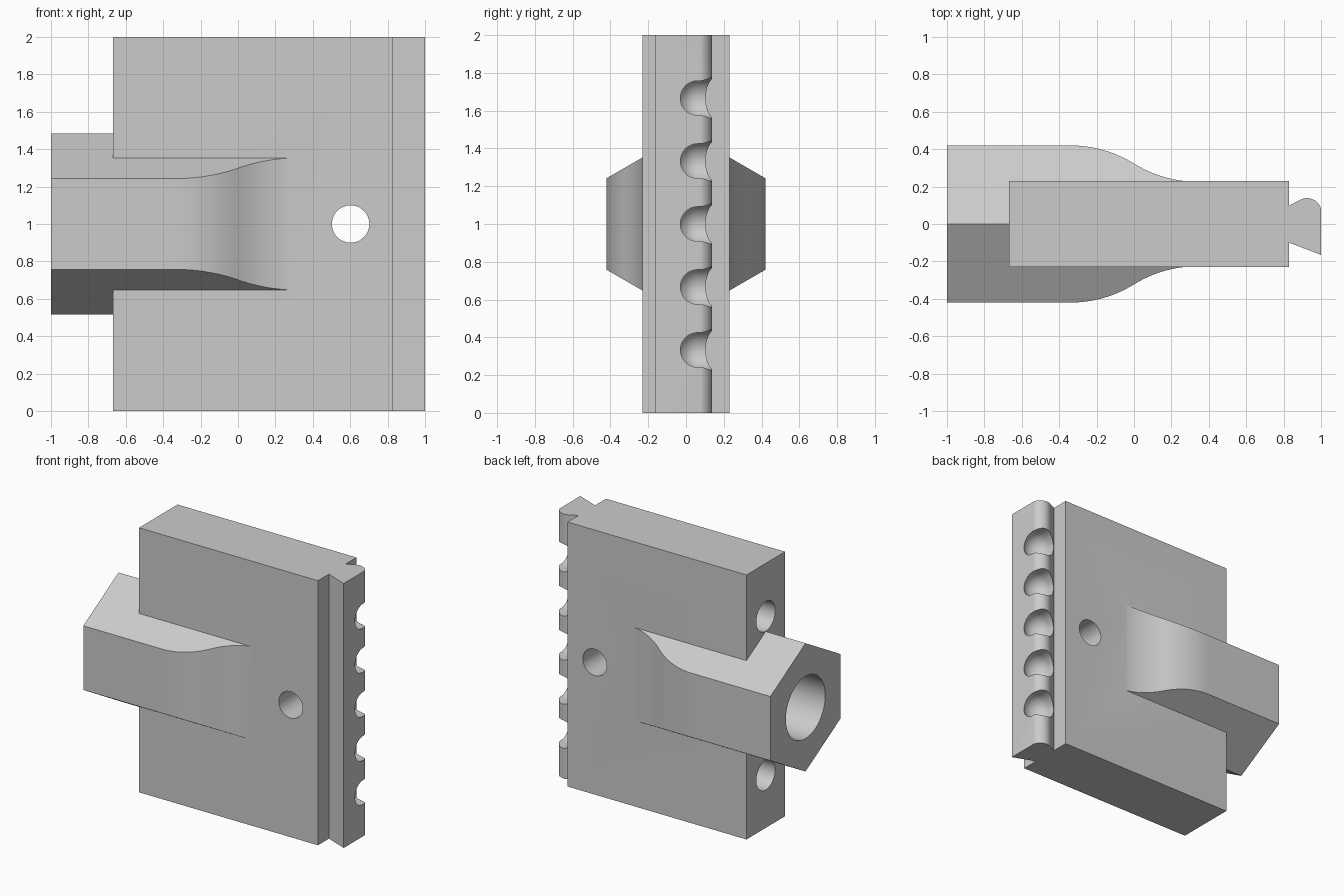
import bpy, bmesh, math
from mathutils import Matrix, Vector

cube = bpy.data.objects.get("Cube")
if cube:
    bpy.data.objects.remove(cube, do_unlink=True)

grey = bpy.data.materials.new("light grey")
grey.use_nodes = True
grey.diffuse_color = (0.6, 0.6, 0.6, 1)
grey.node_tree.nodes["Principled BSDF"].inputs["Base Color"].default_value = (0.6, 0.6, 0.6, 1)


def finish(name, bm):
    bmesh.ops.recalc_face_normals(bm, faces=bm.faces)
    mesh = bpy.data.meshes.new(name)
    bm.to_mesh(mesh)
    bm.free()
    mesh.materials.append(grey)
    ob = bpy.data.objects.new(name, mesh)
    bpy.context.collection.objects.link(ob)
    return ob


def prism(name, points, direction):
    """Extrude a closed outline of 3D points along a direction."""
    bm = bmesh.new()
    face = bm.faces.new([bm.verts.new(p) for p in points])
    ext = bmesh.ops.extrude_face_region(bm, geom=[face])
    moved = [v for v in ext["geom"] if isinstance(v, bmesh.types.BMVert)]
    bmesh.ops.translate(bm, verts=moved, vec=direction)
    return finish(name, bm)


def drill(name, start, direction, radius, n=64):
    """Cylinder from a start point along x or y."""
    d = Vector(direction)
    u = Vector((0, 1, 0)) if d.x else Vector((1, 0, 0))
    w = Vector((0, 0, 1))
    angles = [2 * math.pi * i / n for i in range(n)]
    return prism(name, [Vector(start) + radius * (u * math.cos(a) + w * math.sin(a))
                        for a in angles], d)


def combine(target, tool, operation):
    mod = target.modifiers.new(operation, "BOOLEAN")
    mod.object, mod.operation, mod.solver = tool, operation, "EXACT"
    deps = bpy.context.evaluated_depsgraph_get()
    mesh = bpy.data.meshes.new_from_object(target.evaluated_get(deps))
    target.modifiers.clear()
    target.data = mesh
    bpy.data.objects.remove(tool, do_unlink=True)


# Plate and dovetail rail share one plan outline
HALF = 0.23
bulb = [(0.925 + 0.078 * math.cos(a), 0.06 + 0.078 * math.sin(a))
        for a in [math.radians(15 + 100 * i / 20) for i in range(21)]]
outline = [(-0.667, -HALF), (0.83, -HALF), (0.83, -0.10), (1, -0.165), (1, 0.078)]
outline += bulb[1:] + [(0.83, 0.10), (0.83, HALF), (-0.667, HALF)]
plate = prism("plate_with_rail", [(x, y, 0) for x, y in outline], (0, 0, 2))

# Hexagonal boss, trimmed by a plan that blends into the plate
R = 0.485
hexagon = [(-1, R * math.sin(math.radians(60 * i)), 1 + R * math.cos(math.radians(60 * i)))
           for i in range(6)]
boss = prism("hex_boss", hexagon, (1.4, 0, 0))

SPAN, DROP, STEPS = 0.34, 0.097, 16
bend = (SPAN ** 2 + DROP ** 2) / (2 * DROP)
sag = lambda t: bend - math.sqrt(bend ** 2 - t ** 2)
top = [(-1.1, 0.5), (-1.1, 0.42)][1:]
top += [(-SPAN + SPAN * i / STEPS, 0.42 - sag(SPAN * i / STEPS)) for i in range(STEPS + 1)]
top += [(SPAN * i / STEPS, 0.42 - 2 * DROP + sag(SPAN - SPAN * i / STEPS))
        for i in range(1, STEPS + 1)]
plan = top + [(x, -y) for x, y in reversed(top)]
trim = prism("boss_trim", [(x, y, 0.3) for x, y in plan], (0, 0, 1.4))
combine(boss, trim, "INTERSECT")
combine(plate, boss, "UNION")

# Socket in the boss, two pin holes in the plate end, one cross hole
combine(plate, drill("socket", (-1.1, 0, 1), (1.1, 0, 0), 0.235), "DIFFERENCE")
for z in (0.4, 1.6):
    combine(plate, drill("pin_hole", (-0.8, 0, z), (0.8, 0, 0), 0.113), "DIFFERENCE")
combine(plate, drill("cross_hole", (0.602, -0.5, 1), (0, 1, 0), 0.1), "DIFFERENCE")

# Ball-nosed scallops along the rail
for k in range(1, 6):
    bm = bmesh.new()
    bmesh.ops.create_uvsphere(bm, u_segments=48, v_segments=24, radius=0.107)
    for v in bm.verts:
        if v.co.z > 0.001:
            v.co = Vector((v.co.x, v.co.y, v.co.z + 0.3))
    bmesh.ops.transform(bm, verts=bm.verts, matrix=Matrix.Translation((0.945, 0.062, k / 3))
                        @ Matrix.Rotation(-math.pi / 2, 4, "X"))
    combine(plate, finish("scallop", bm), "DIFFERENCE")

# Smooth curved walls, keep edges crisp
plate.name = "clamp_body"
bpy.ops.object.select_all(action="DESELECT")
plate.select_set(True)
bpy.context.view_layer.objects.active = plate
bpy.ops.object.shade_smooth_by_angle(angle=math.radians(25))
